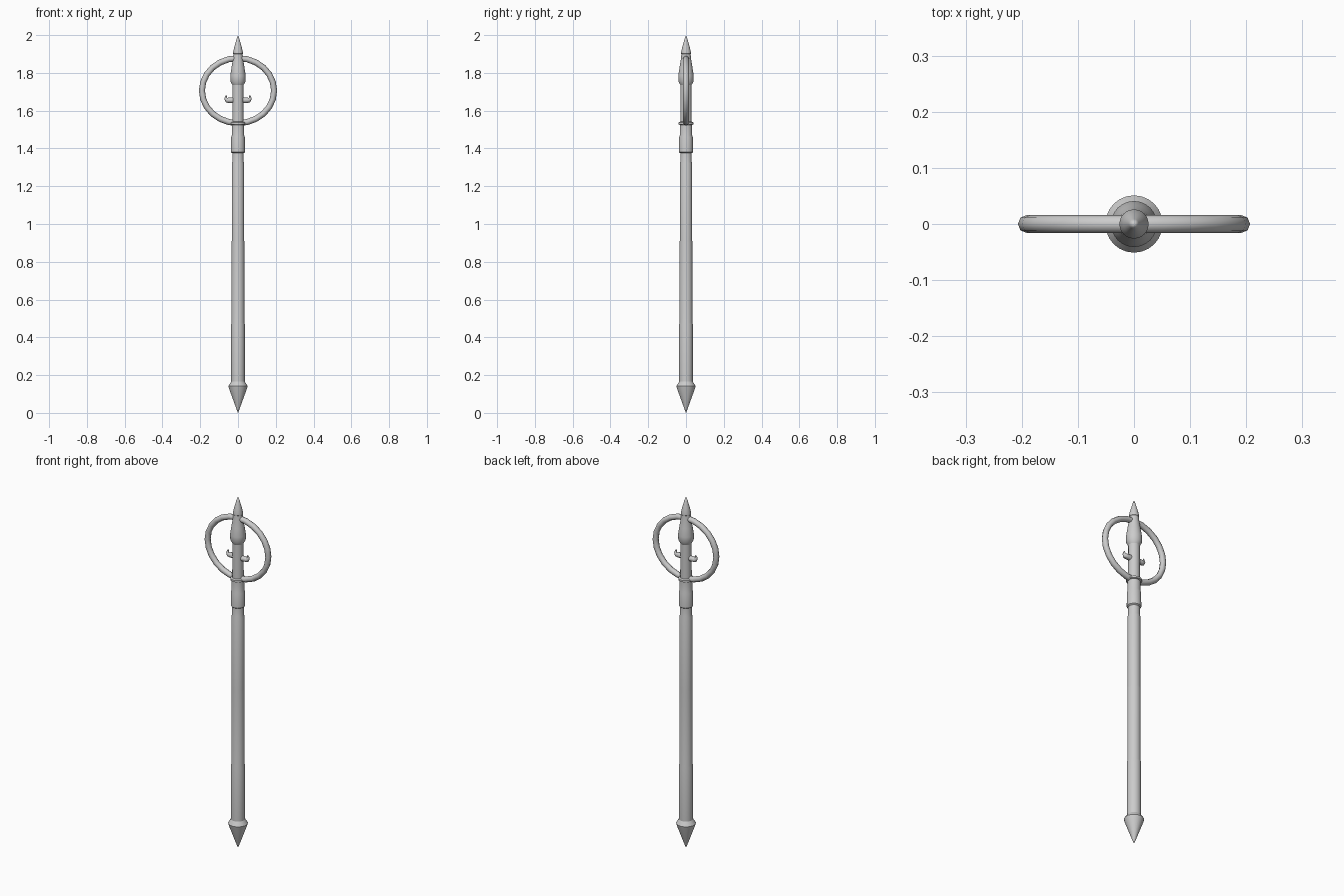
import bpy, bmesh, math
from mathutils import Vector

if "Cube" in bpy.data.objects:
    bpy.data.objects.remove(bpy.data.objects["Cube"])


def finish(bm, name, angle=35):
    bmesh.ops.recalc_face_normals(bm, faces=bm.faces)
    me = bpy.data.meshes.new(name)
    bm.to_mesh(me)
    bm.free()
    ob = bpy.data.objects.new(name, me)
    bpy.context.collection.objects.link(ob)
    bpy.ops.object.select_all(action='DESELECT')
    ob.select_set(True)
    bpy.context.view_layer.objects.active = ob
    bpy.ops.object.shade_smooth_by_angle(angle=math.radians(angle))
    return ob


def lathe(name, profile, sides=24):
    """Closed solid of revolution from (radius, z) points."""
    bm = bmesh.new()
    rings = []
    for r, z in profile:
        if r == 0:
            rings.append([bm.verts.new((0, 0, z))] * sides)
        else:
            rings.append([bm.verts.new((r * math.cos(2 * math.pi * i / sides),
                                        r * math.sin(2 * math.pi * i / sides), z))
                          for i in range(sides)])
    for a, b in zip(rings, rings[1:]):
        for i in range(sides):
            j = (i + 1) % sides
            bm.faces.new(dict.fromkeys((a[i], a[j], b[j], b[i])))
    for ring in (rings[0], rings[-1]):
        if ring[0] is not ring[1]:
            bm.faces.new(ring)
    return finish(bm, name)


def tube(name, path, radii, sides=8, closed=False):
    """Round tube along a path lying in the xz plane."""
    bm = bmesh.new()
    pts = [Vector((x, 0, z)) for x, z in path]
    n = len(pts)
    rings = []
    for k, p in enumerate(pts):
        nxt = pts[(k + 1) % n] if closed else pts[min(k + 1, n - 1)]
        prv = pts[k - 1] if closed else pts[max(k - 1, 0)]
        t = (nxt - prv).normalized()
        side = Vector((-t.z, 0, t.x))
        rings.append([bm.verts.new(p + radii[k] * (
            side * math.cos(2 * math.pi * i / sides)
            + Vector((0, 1, 0)) * math.sin(2 * math.pi * i / sides)))
            for i in range(sides)])
    for k in range(n if closed else n - 1):
        a, b = rings[k], rings[(k + 1) % n]
        for i in range(sides):
            j = (i + 1) % sides
            bm.faces.new((a[i], a[j], b[j], b[i]))
    if not closed:
        bm.faces.new(rings[0])
        bm.faces.new(rings[-1])
    return finish(bm, name, 50)


# Pointed foot
lathe("foot_spike", [(0, 0), (0.008, 0.02), (0.048, 0.13), (0.051, 0.142),
                     (0.046, 0.15), (0.036, 0.165)])
# Shaft sections, thinning slightly upwards
lathe("shaft", [(0.036, 0.16), (0.036, 0.47), (0.034, 0.48), (0.034, 0.90),
                (0.033, 0.91), (0.033, 1.32), (0.030, 1.33), (0.030, 1.40)])
# Collar and band below the ring
lathe("collar", [(0.030, 1.375), (0.037, 1.38), (0.036, 1.46), (0.033, 1.47),
                 (0.033, 1.535), (0.028, 1.54)])
lathe("collar_band", [(0.032, 1.525), (0.040, 1.528), (0.040, 1.538), (0.030, 1.542)])
# Neck running through the ring
lathe("neck", [(0.030, 1.53), (0.029, 1.76)])
# Swelling head and top spike
lathe("head", [(0.029, 1.735), (0.040, 1.755), (0.041, 1.785), (0.034, 1.83),
               (0.026, 1.88), (0.024, 1.91)])
lathe("top_spike", [(0.020, 1.895), (0.026, 1.902), (0.026, 1.91), (0.019, 1.94),
                    (0.009, 1.975), (0, 2.0)])

# Large ring
N = 24
ring_path = [(0.191 * math.cos(2 * math.pi * i / N),
              1.706 + 0.172 * math.sin(2 * math.pi * i / N)) for i in range(N)]
tube("large_ring", ring_path, [0.016] * N, closed=True)

# Small upturned hooks on both sides of the neck
hook = [(0.0, 1.655), (0.045, 1.655), (0.058, 1.656), (0.065, 1.664), (0.064, 1.674), (0.060, 1.681)]
for side, label in ((1, "right"), (-1, "left")):
    tube("hook_" + label, [(side * x, z) for x, z in hook],
         [0.015, 0.015, 0.014, 0.008, 0.005, 0.002])
